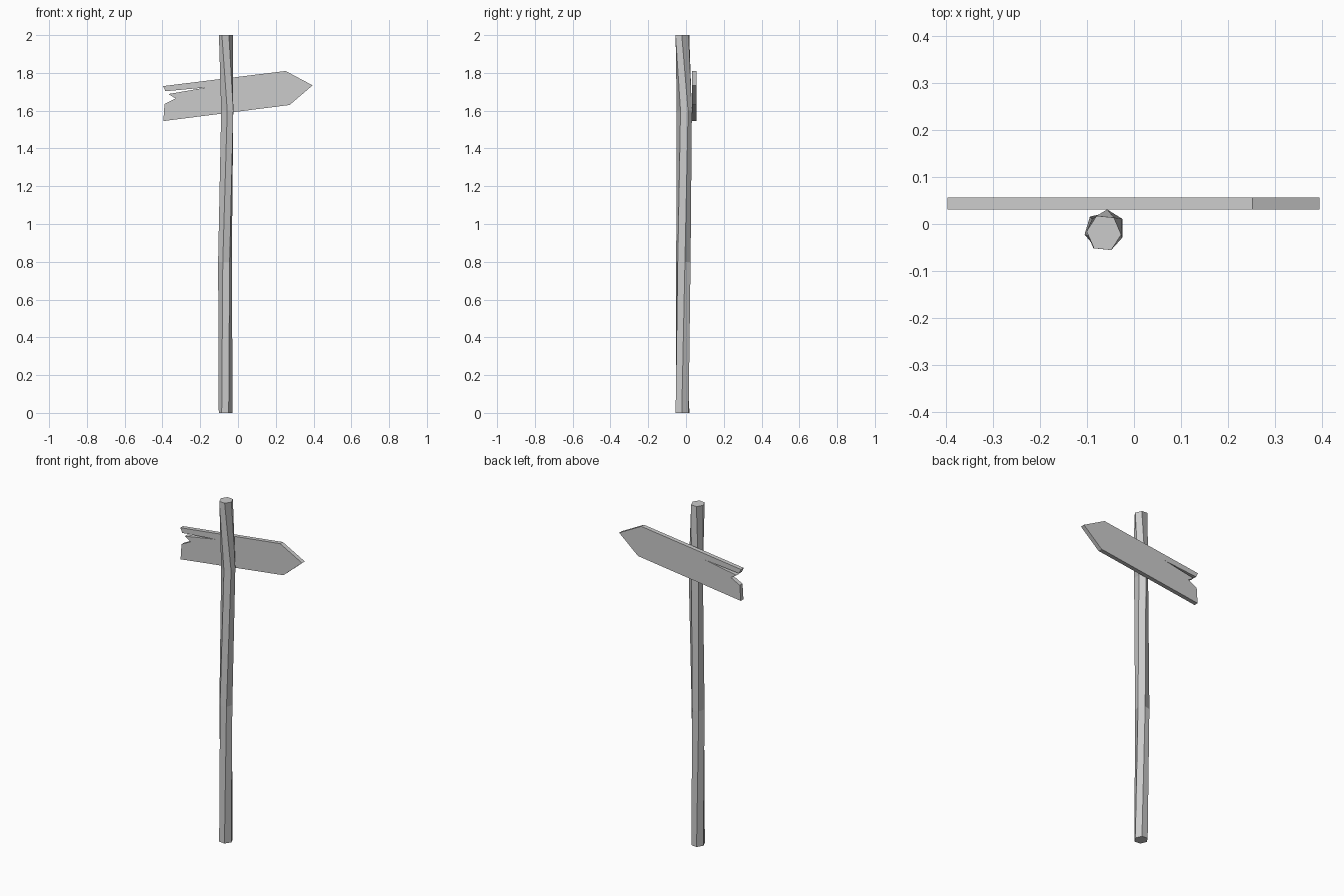
import bpy, bmesh
from math import cos, sin, radians

if "Cube" in bpy.data.objects:
    bpy.data.objects.remove(bpy.data.objects["Cube"])


def finish(bm, name):
    bmesh.ops.recalc_face_normals(bm, faces=bm.faces)
    mesh = bpy.data.meshes.new(name)
    bm.to_mesh(mesh)
    bm.free()
    obj = bpy.data.objects.new(name, mesh)
    bpy.context.collection.objects.link(obj)
    return obj


# Crooked six-sided post: z, centre x, centre y, twist in degrees
SIDES = 6
rings = [(0.0, -0.065, -0.019, -5),
         (0.8, -0.069, -0.014, 12),
         (1.6, -0.057, -0.009, 30),
         (2.0, -0.064, -0.019, -5)]
bm = bmesh.new()
loops = []
for z, cx, cy, twist in rings:
    angles = [radians(twist + 360 * i / SIDES) for i in range(SIDES)]
    loops.append([bm.verts.new((cx + 0.037 * cos(a), cy + 0.040 * sin(a), z))
                  for a in angles])
for low, high in zip(loops, loops[1:]):
    for i in range(SIDES):
        j = (i + 1) % SIDES
        bm.faces.new((low[i], low[j], high[j], high[i]))
bm.faces.new(loops[0])
bm.faces.new(loops[-1])
finish(bm, "post")

# Arrow board with a split, broken tail: outline in x, z
outline = [(0.395, 1.734), (0.252, 1.81), (-0.397, 1.73), (-0.384, 1.703),
           (-0.167, 1.723), (-0.368, 1.688), (-0.331, 1.665),
           (-0.389, 1.635), (-0.395, 1.545), (0.273, 1.63)]
bm = bmesh.new()
face = bm.faces.new([bm.verts.new((x, 0.031, z)) for x, z in outline])
extruded = bmesh.ops.extrude_face_region(bm, geom=[face], use_keep_orig=True)
moved = [g for g in extruded["geom"] if isinstance(g, bmesh.types.BMVert)]
bmesh.ops.translate(bm, verts=moved, vec=(0, 0.025, 0))
finish(bm, "arrow_board")
